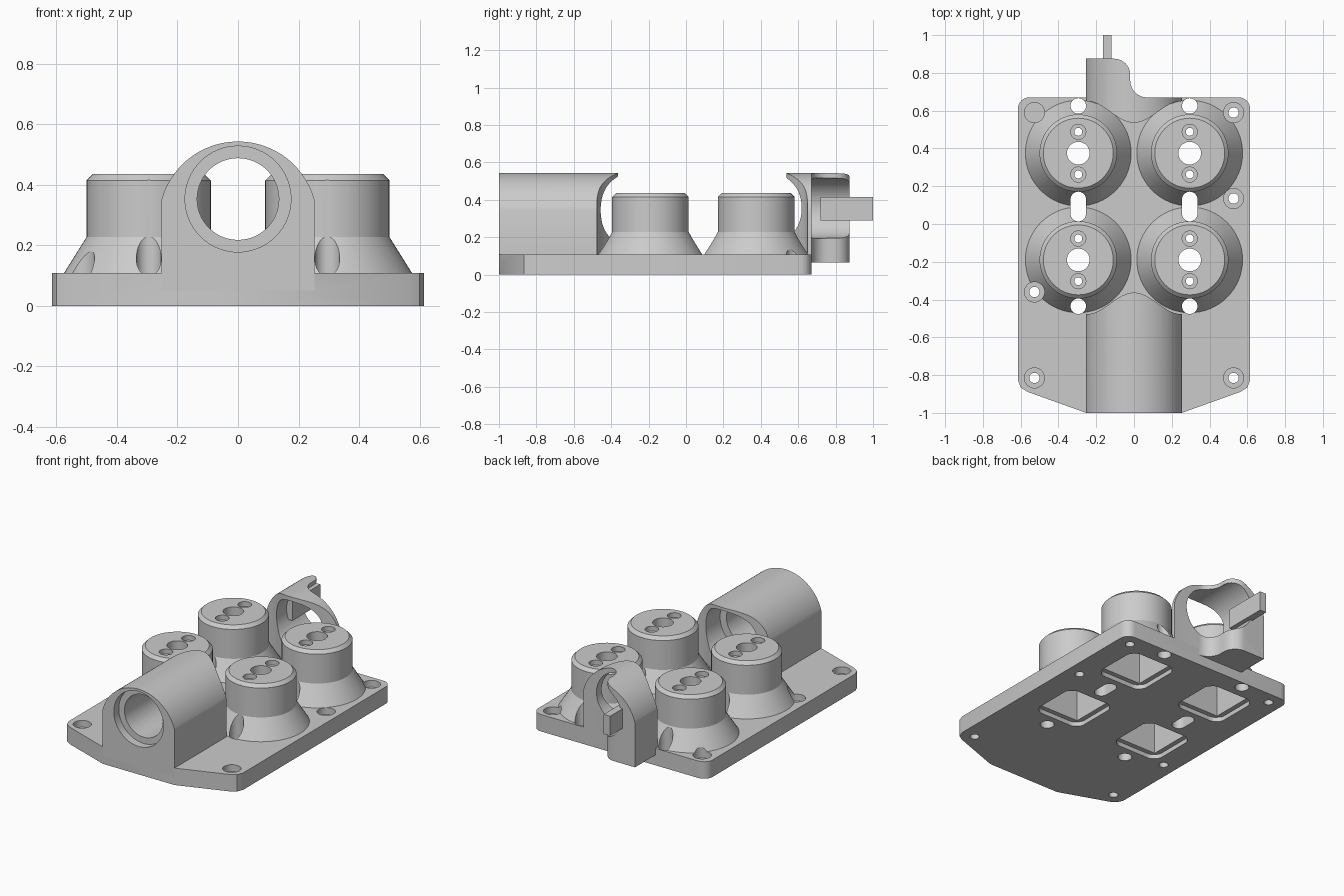
import bpy, bmesh, math

if "Cube" in bpy.data.objects:
    bpy.data.objects.remove(bpy.data.objects["Cube"])

GREY = bpy.data.materials.new("plain grey")
GREY.diffuse_color = (0.6, 0.6, 0.6, 1)
GREY.use_nodes = True
GREY.node_tree.nodes["Principled BSDF"].inputs["Base Color"].default_value = GREY.diffuse_color


def make(name, bm):
    bmesh.ops.recalc_face_normals(bm, faces=bm.faces)
    me = bpy.data.meshes.new(name)
    bm.to_mesh(me)
    bm.free()
    ob = bpy.data.objects.new(name, me)
    bpy.context.collection.objects.link(ob)
    return ob


def prism(name, pts, a, b, axis="z"):
    """Extrude a 2D outline from a to b along z, or along y (outline in x, z)."""
    bm = bmesh.new()
    place = (lambda p, t: (p[0], p[1], t)) if axis == "z" else (lambda p, t: (p[0], t, p[1]))
    lo = [bm.verts.new(place(p, a)) for p in pts]
    hi = [bm.verts.new(place(p, b)) for p in pts]
    n = len(pts)
    bm.faces.new(lo)
    bm.faces.new(hi)
    for i in range(n):
        bm.faces.new((lo[i], lo[(i + 1) % n], hi[(i + 1) % n], hi[i]))
    return make(name, bm)


def arc(cx, cy, r, a0, a1, n):
    return [(cx + r * math.cos(math.radians(a0 + (a1 - a0) * i / n)),
             cy + r * math.sin(math.radians(a0 + (a1 - a0) * i / n))) for i in range(n + 1)]


def circle(cx, cy, r, n=48):
    return arc(cx, cy, r, 0, 360, n)[:-1]


def boolean(target, tool, op):
    m = target.modifiers.new(op, "BOOLEAN")
    m.operation, m.solver, m.object = op, "EXACT", tool
    bpy.context.view_layer.objects.active = target
    bpy.ops.object.modifier_apply(modifier=m.name)
    bpy.data.objects.remove(tool)


def cut(target, *args):
    boolean(target, prism("cutter", *args), "DIFFERENCE")


def tower(x, y):
    """Stepped round post: flared foot, straight wall, chamfered top."""
    bm = bmesh.new()
    rings = []
    for r, z in ((0.28, 0.05), (0.28, 0.108), (0.205, 0.228), (0.205, 0.415), (0.185, 0.435)):
        rings.append([bm.verts.new((px, py, z)) for px, py in circle(x, y, r, 64)])
    for lo, hi in zip(rings, rings[1:]):
        for i in range(64):
            j = (i + 1) % 64
            bm.faces.new((lo[i], lo[j], hi[j], hi[i]))
    bm.faces.new(rings[0])
    bm.faces.new(rings[-1])
    return make("tower", bm)


TOWERS = [(sx * 0.295, y) for sx in (-1, 1) for y in (0.375, -0.19)]

# Base plate with rounded back corners and a tapered front
plate = ([(0.253, -1), (0.565, -0.888), (0.6, -0.865), (0.615, -0.825)]
         + arc(0.555, 0.61, 0.06, 0, 90, 8))
plate += [(-x, y) for x, y in reversed(plate)]
body = prism("mounting_body", plate, 0, 0.108)

# Arched section and wavy inner edge shared by the front barrel and rear clip
def arch(z0):
    return [(0.253, z0)] + arc(0, 0.281, 0.262, 15, 165, 48) + [(-0.253, z0)]

def wave(x):
    return -0.42 + 0.057 * math.cos(math.pi * min(abs(x) / 0.25, 1))

xs = [-0.27 + 0.54 * i / 36 for i in range(37)]

# Front barrel: counterbore, through bore, wider rear chamber
barrel = prism("front_barrel", arch(0.05), -1, -0.3, "y")
plan = prism("plan", [(x, wave(x)) for x in xs] + [(0.27, -1.1), (-0.27, -1.1)], 0, 1)
boolean(barrel, plan, "INTERSECT")
cut(barrel, circle(0, 0.353, 0.175, 64), -1.1, -0.95, "y")
cut(barrel, circle(0, 0.353, 0.135, 64), -1.1, -0.2, "y")
cut(barrel, circle(0, 0.345, 0.18, 64), -0.6, -0.2, "y")

# Rear clip: open arch whose left half overhangs the plate
clip = prism("rear_clip", arch(0.065), 0.45, 0.875, "y")
outline = [(x, 0.173 - wave(x)) for x in xs]
outline += [(0.27, 0.67)] + arc(0.07, 0.76, 0.09, 270, 180, 10)
outline += arc(-0.105, 0.79, 0.085, 0, 90, 10) + [(-0.27, 0.875)]
boolean(clip, prism("plan", outline, 0, 1), "INTERSECT")
cut(clip, circle(0, 0.355, 0.162, 64), 0.4, 1, "y")

# Tongue projecting from the clip
tongue = prism("tongue", [(-0.18, 0.29), (-0.12, 0.29), (-0.12, 0.415), (-0.18, 0.415)],
               0.72, 0.87, "y")
boolean(clip, tongue, "UNION")
tip = prism("tongue_tip", [(-0.165, 0.29), (-0.12, 0.29), (-0.12, 0.415), (-0.165, 0.415)],
            0.8, 1.0, "y")
boolean(clip, tip, "UNION")

for part in [tower(x, y) for x, y in TOWERS] + [barrel, clip]:
    boolean(body, part, "UNION")

# Tower bores, paired countersunk screw holes and square pockets underneath
for x, y in TOWERS:
    cut(body, circle(x, y, 0.06), 0.3, 0.6)
    for dy in (-0.113, 0.113):
        cut(body, circle(x, y + dy, 0.021, 24), 0.3, 0.6)
        cut(body, circle(x, y + dy, 0.04, 32), 0.405, 0.6)
    h = 0.135
    cut(body, [(x - h, y - h), (x + h, y - h), (x + h, y + h), (x - h, y + h)], -0.1, 0.375)
    rim = []
    for i in range(72):
        a = math.radians(i * 5)
        r = min(0.206, 0.165 / max(abs(math.cos(a)), abs(math.sin(a))))
        rim.append((x + r * math.cos(a), y + r * math.sin(a)))
    cut(body, rim, -0.1, 0.028)

# Round holes and slots between the towers
for x in (-0.295, 0.295):
    cut(body, circle(x, 0.625, 0.041, 32), -0.1, 0.7)
    cut(body, circle(x, -0.435, 0.041, 32), -0.1, 0.7)
    cut(body, arc(x, 0.13, 0.041, 0, 180, 16) + arc(x, 0.055, 0.041, 180, 360, 16), -0.1, 0.7)

# Counterbored fixing holes around the plate
for x, y in ((-0.527, 0.59), (0.527, 0.59), (0.527, 0.135),
             (-0.527, -0.36), (-0.527, -0.815), (0.527, -0.815)):
    cut(body, circle(x, y, 0.027, 32), -0.1, 0.2)
    cut(body, circle(x, y, 0.053, 32), 0.065, 0.3)

body.data.materials.clear()
body.data.materials.append(GREY)
for f in body.data.polygons:
    f.material_index = 0
bpy.ops.object.select_all(action="DESELECT")
body.select_set(True)
bpy.context.view_layer.objects.active = body
bpy.ops.object.shade_smooth_by_angle(angle=math.radians(25))
